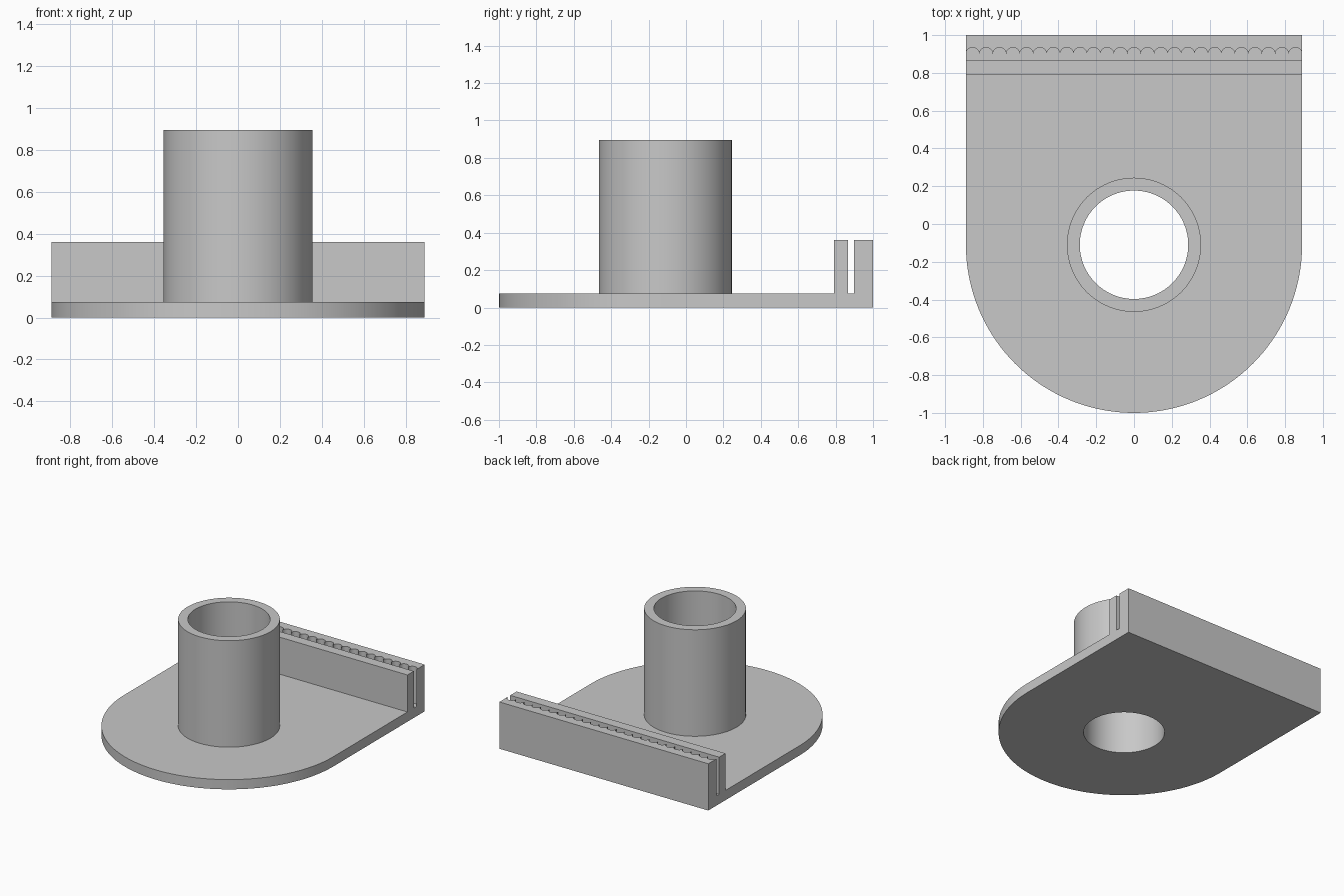
import bpy
import bmesh
from math import sin, cos, pi, radians

cube = bpy.data.objects.get("Cube")
if cube:
    bpy.data.objects.remove(cube, do_unlink=True)

grey = bpy.data.materials.new("plain_grey")
grey.use_nodes = True
colour = (0.58, 0.58, 0.58, 1)
grey.diffuse_color = colour
grey.node_tree.nodes["Principled BSDF"].inputs["Base Color"].default_value = colour

HALF = 0.89             # half width, also radius of the rounded front
CENTRE_Y = HALF - 1     # shared centre of rounded front and tube
PLATE_TOP = 0.075
WALL_TOP = 0.36
TEETH = 25


def arc(x, y, r, start, end, steps):
    """Points along an arc, both ends included."""
    angles = [start + (end - start) * i / steps for i in range(steps + 1)]
    return [(x + r * cos(a), y + r * sin(a)) for a in angles]


def circle(r):
    return arc(0, CENTRE_Y, r, 0, 2 * pi, 96)[:-1]


def box_outline(y0, y1):
    return [(-HALF, y0), (HALF, y0), (HALF, y1), (-HALF, y1)]


def prism(name, loops, z0, z1):
    """Fill the outline (inner loops become holes) and extrude it upwards."""
    bm = bmesh.new()
    edges = []
    for loop in loops:
        verts = [bm.verts.new((x, y, z0)) for x, y in loop]
        edges += [bm.edges.new((v, verts[i - 1])) for i, v in enumerate(verts)]
    bmesh.ops.triangle_fill(bm, edges=edges, use_beauty=True, normal=(0, 0, 1))
    new = bmesh.ops.extrude_face_region(bm, geom=bm.faces[:])["geom"]
    top = [g for g in new if isinstance(g, bmesh.types.BMVert)]
    bmesh.ops.translate(bm, verts=top, vec=(0, 0, z1 - z0))
    bmesh.ops.recalc_face_normals(bm, faces=bm.faces[:])
    mesh = bpy.data.meshes.new(name)
    bm.to_mesh(mesh)
    bm.free()
    mesh.materials.append(grey)
    obj = bpy.data.objects.new(name, mesh)
    bpy.context.collection.objects.link(obj)
    bpy.ops.object.select_all(action="DESELECT")
    obj.select_set(True)
    bpy.context.view_layer.objects.active = obj
    bpy.ops.object.shade_smooth_by_angle(angle=radians(30))
    return obj


# Base plate with rounded front and bore
bore = circle(0.287)
plate = arc(0, CENTRE_Y, HALF, pi, 2 * pi, 72) + [(HALF, 1), (-HALF, 1)]
prism("base_plate", [plate, bore], 0, PLATE_TOP)

# Upright tube around the bore
prism("tube", [circle(0.355), bore], PLATE_TOP, 0.895)

# Plain wall in front of the slot
prism("front_wall", [box_outline(0.79, 0.867)], PLATE_TOP, WALL_TOP)

# Back wall with a row of scalloped recesses facing the slot
r = HALF / TEETH
scallops = []
for i in range(TEETH):
    scallops += arc(-HALF + r * (2 * i + 1), 0.899, r, pi, 0, 12)[:-1]
outline = scallops + [(HALF, 0.899), (HALF, 1), (-HALF, 1)]
prism("toothed_back_wall", [outline], PLATE_TOP, WALL_TOP)
